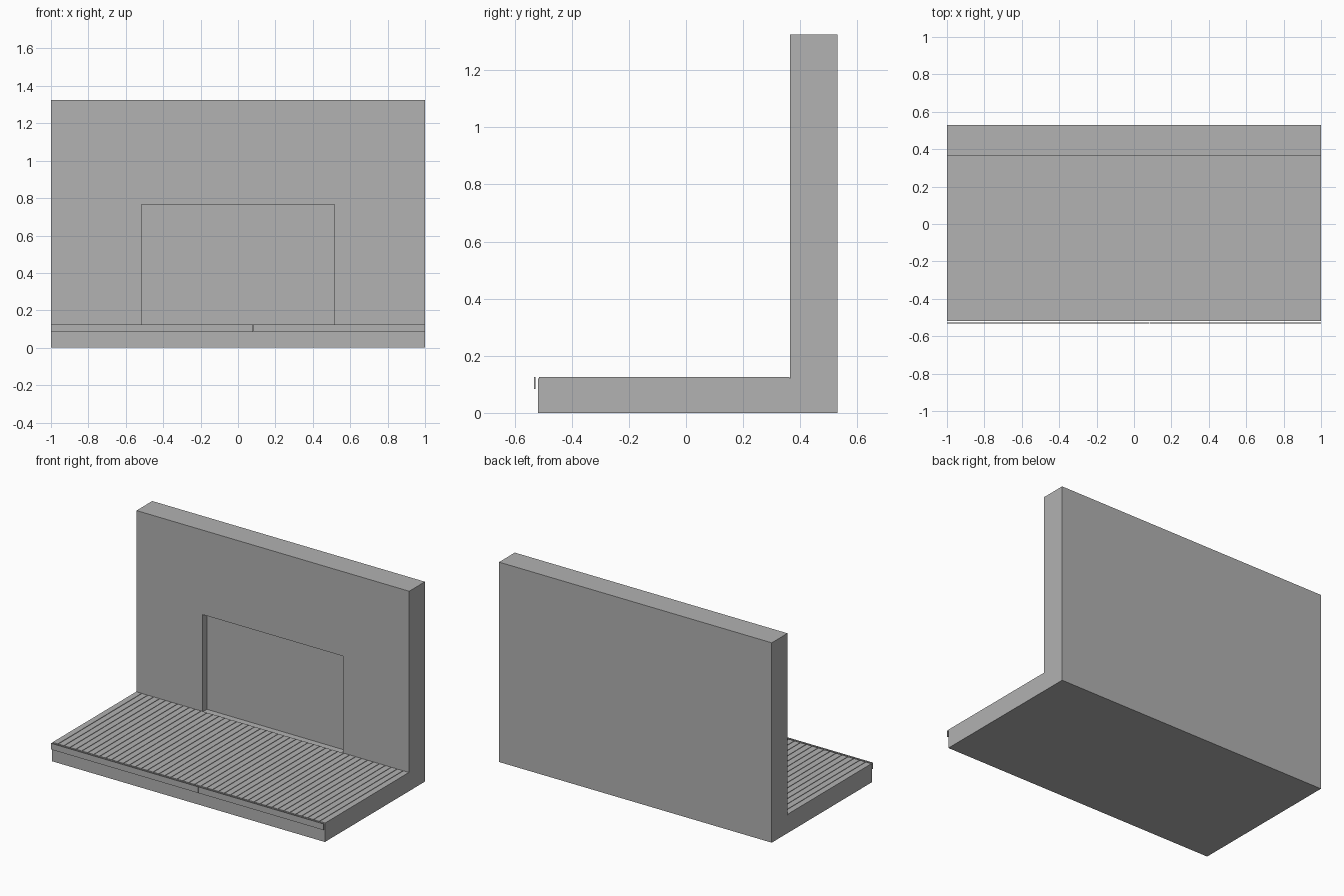
import bpy
import bmesh
from mathutils import Vector

cube = bpy.data.objects.get("Cube")
if cube:
    bpy.data.objects.remove(cube, do_unlink=True)

# One plain grey for everything
grey = bpy.data.materials.new("concrete_grey")
grey.use_nodes = True
colour = (0.445, 0.445, 0.445, 1)
grey.diffuse_color = colour
grey.node_tree.nodes["Principled BSDF"].inputs["Base Color"].default_value = colour


def finish(name, bm):
    bmesh.ops.recalc_face_normals(bm, faces=bm.faces)
    mesh = bpy.data.meshes.new(name)
    bm.to_mesh(mesh)
    bm.free()
    mesh.materials.append(grey)
    obj = bpy.data.objects.new(name, mesh)
    bpy.context.collection.objects.link(obj)
    return obj


def extrude_profile(name, points, direction):
    bm = bmesh.new()
    face = bm.faces.new([bm.verts.new(p) for p in points])
    made = bmesh.ops.extrude_face_region(bm, geom=[face], use_keep_orig=True)
    moved = [v for v in made["geom"] if isinstance(v, bmesh.types.BMVert)]
    bmesh.ops.translate(bm, verts=moved, vec=Vector(direction))
    return finish(name, bm)


def box(name, x0, x1, y0, y1, z0, z1):
    outline = [(x0, y0, z0), (x1, y0, z0), (x1, y1, z0), (x0, y1, z0)]
    return extrude_profile(name, outline, (0, 0, z1 - z0))


BASE_TOP, DECK_TOP, WALL_TOP = 0.12, 0.125, 1.325
FRONT, WALL_FRONT, BACK = -0.518, 0.365, 0.53
RECESS_BACK = WALL_FRONT + 0.045
DOOR_HALF, DOOR_TOP = 0.515, 0.765

# Base slab and back wall in one L-shaped profile
profile = [(FRONT, 0), (BACK, 0), (BACK, WALL_TOP), (RECESS_BACK, WALL_TOP),
           (RECESS_BACK, BASE_TOP), (FRONT, BASE_TOP)]
extrude_profile("base_and_wall", [(-1, y, z) for y, z in profile], (2, 0, 0))

# Front layer of the wall, leaving the shallow wide doorway open
arch = [(-1, BASE_TOP), (-1, WALL_TOP), (1, WALL_TOP), (1, BASE_TOP),
        (DOOR_HALF, BASE_TOP), (DOOR_HALF, DOOR_TOP),
        (-DOOR_HALF, DOOR_TOP), (-DOOR_HALF, BASE_TOP)]
extrude_profile("wall_front", [(x, WALL_FRONT, z) for x, z in arch],
                (0, RECESS_BACK - WALL_FRONT, 0))

# Deck boards running from the front edge to the wall
COUNT, GAP = 46, 0.004
pitch = (2 + GAP) / COUNT
board = box("deck_boards", -1, -1 + pitch - GAP, FRONT + 0.003,
            WALL_FRONT - 0.003, BASE_TOP, DECK_TOP)
array = board.modifiers.new("repeat", 'ARRAY')
array.count = COUNT
array.use_relative_offset = False
array.use_constant_offset = True
array.constant_offset_displace = (pitch, 0, 0)

# Fascia boards standing just clear of the front edge
for name, x0, x1 in (("fascia_right", -1, 0.079), ("fascia_left", 0.084, 1)):
    box(name, x0, x1, -0.532, -0.527, 0.084, DECK_TOP)
